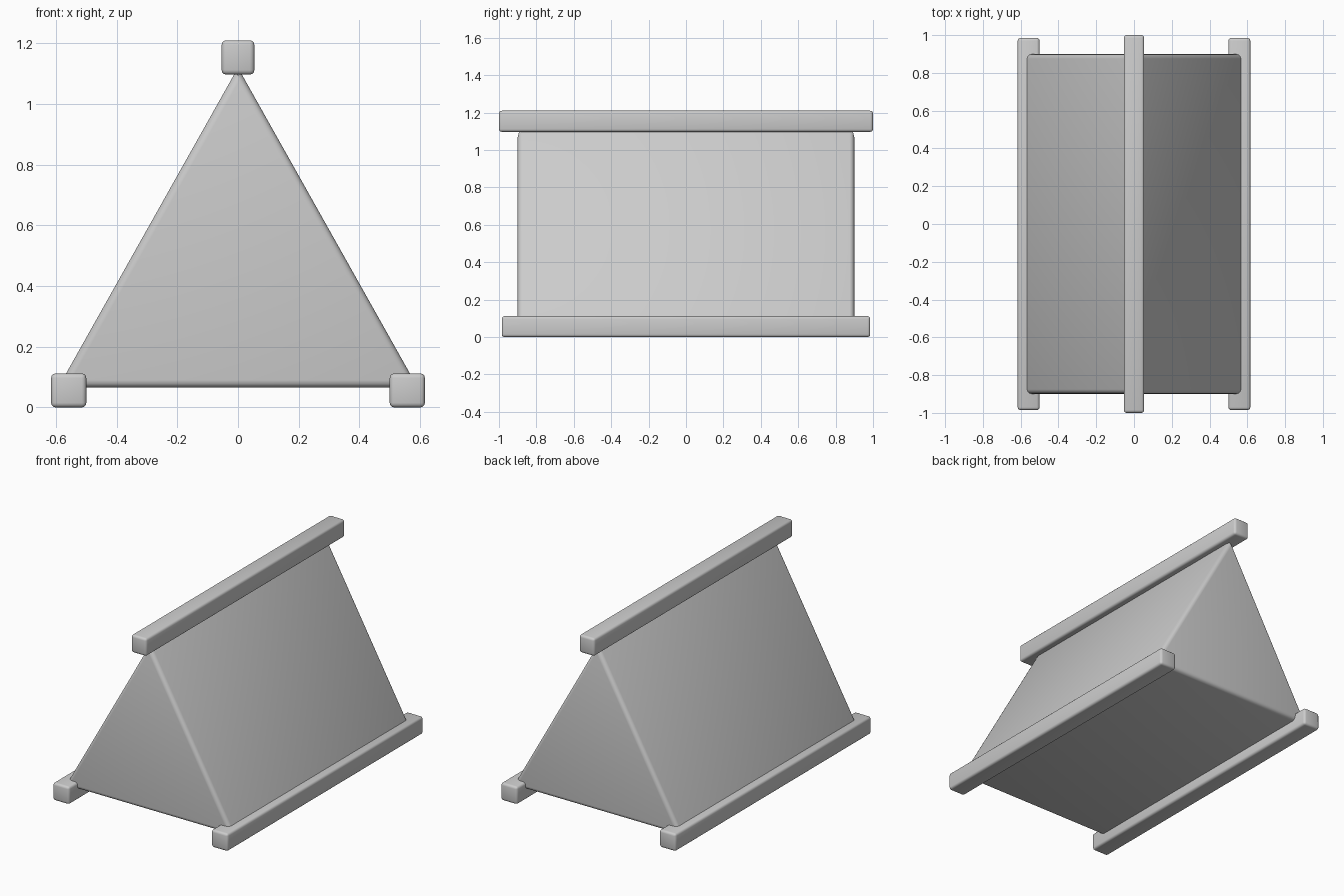
import bpy
import bmesh

if "Cube" in bpy.data.objects:
    bpy.data.objects.remove(bpy.data.objects["Cube"])


def finish(obj, width):
    """Rounded edges with smooth shading."""
    mod = obj.modifiers.new("Bevel", 'BEVEL')
    mod.width = width
    mod.segments = 3
    mod.limit_method = 'ANGLE'
    bpy.ops.object.select_all(action='DESELECT')
    bpy.context.view_layer.objects.active = obj
    obj.select_set(True)
    bpy.ops.object.modifier_apply(modifier=mod.name)
    bpy.ops.object.shade_smooth_by_angle()


def prism(name, profile, half_length, bevel):
    """Extrude an x-z profile along y."""
    bm = bmesh.new()
    face = bm.faces.new([bm.verts.new((x, -half_length, z)) for x, z in profile])
    ext = bmesh.ops.extrude_face_region(bm, geom=[face])
    verts = [g for g in ext["geom"] if isinstance(g, bmesh.types.BMVert)]
    bmesh.ops.translate(bm, verts=verts, vec=(0, 2 * half_length, 0))
    bmesh.ops.recalc_face_normals(bm, faces=bm.faces)
    mesh = bpy.data.meshes.new(name)
    bm.to_mesh(mesh)
    bm.free()
    obj = bpy.data.objects.new(name, mesh)
    bpy.context.collection.objects.link(obj)
    finish(obj, bevel)


def beam(name, x0, x1, z0, z1, half_length):
    prism(name, [(x0, z0), (x1, z0), (x1, z1), (x0, z1)], half_length, 0.015)


# Tent body
prism("tent_body", [(-0.593, 0.065), (0.593, 0.065), (0, 1.12)], 0.9, 0.025)

# Ridge beam along the top
beam("ridge_beam", -0.054, 0.054, 1.097, 1.21, 1.0)

# Ground rails
for side, name in ((-1, "left_rail"), (1, "right_rail")):
    c = side * 0.558
    beam(name, c - 0.058, c + 0.058, 0.0, 0.112, 0.985)
